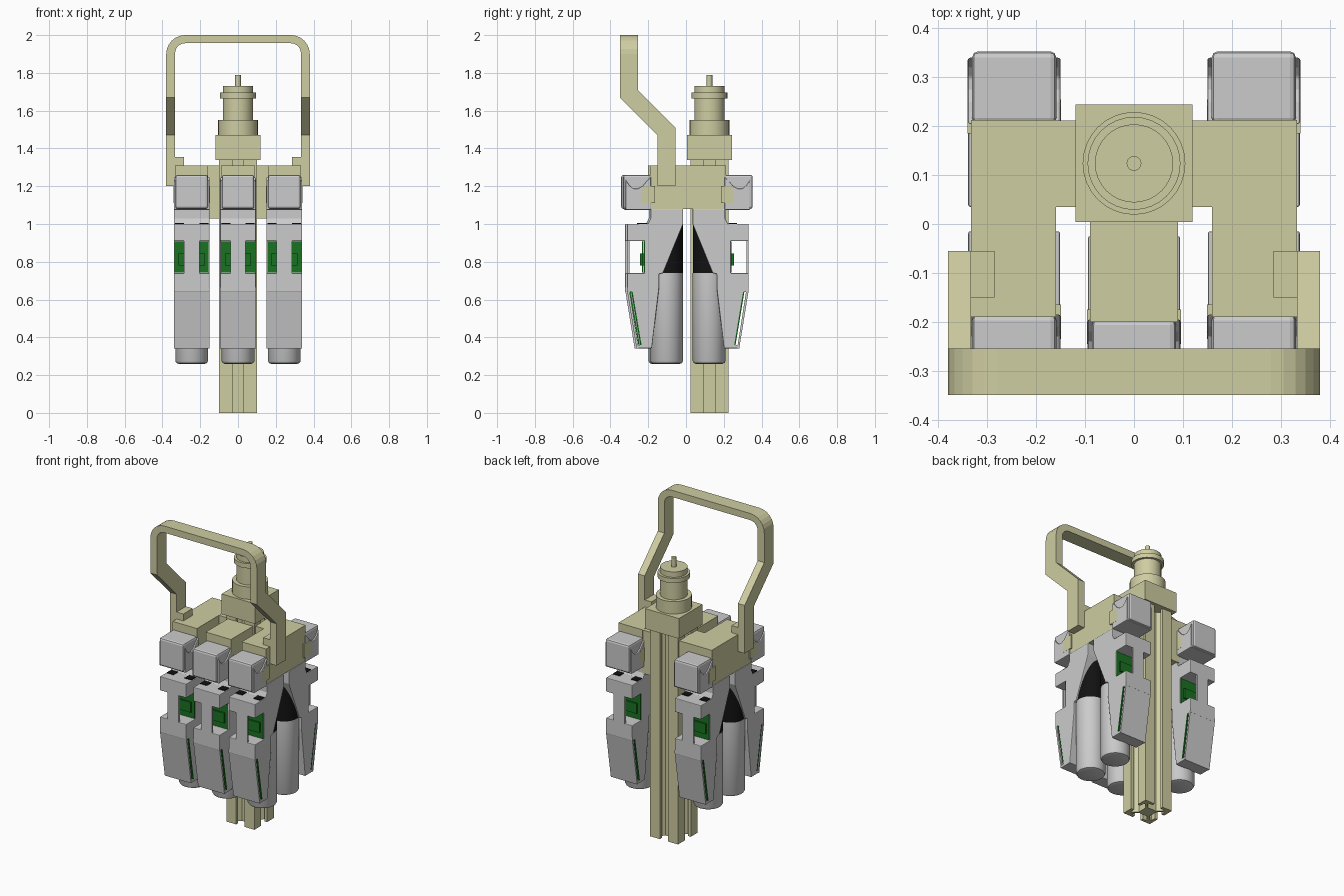
import bpy, bmesh, math

if "Cube" in bpy.data.objects:
    bpy.data.objects.remove(bpy.data.objects["Cube"])


def material(name, rgb):
    m = bpy.data.materials.new(name)
    m.diffuse_color = (*rgb, 1)
    m.use_nodes = True
    m.node_tree.nodes["Principled BSDF"].inputs["Base Color"].default_value = m.diffuse_color
    return m


KHAKI = material("khaki", (0.62, 0.61, 0.36))
GREEN = material("green", (0.01, 0.17, 0.015))
BLACK = material("black", (0.006, 0.006, 0.006))


def finish(name, bm, mat=None, bevel=0, smooth=False):
    bmesh.ops.recalc_face_normals(bm, faces=bm.faces)
    me = bpy.data.meshes.new(name)
    bm.to_mesh(me)
    bm.free()
    ob = bpy.data.objects.new(name, me)
    bpy.context.collection.objects.link(ob)
    if mat:
        me.materials.append(mat)
    if bevel:
        b = ob.modifiers.new("bevel", "BEVEL")
        b.width, b.segments, b.limit_method = bevel, 2, "ANGLE"
    if smooth:
        bpy.ops.object.select_all(action="DESELECT")
        ob.select_set(True)
        bpy.context.view_layer.objects.active = ob
        bpy.ops.object.shade_smooth_by_angle(angle=math.radians(35))
    return ob


def prism(name, pts, lo, hi, axis, mat=None, bevel=0):
    """Extrude a 2D profile along x (yz points), y (xz points) or z (xy points)."""
    place = {"x": lambda p, t: (t, *p), "y": lambda p, t: (p[0], t, p[1]),
             "z": lambda p, t: (*p, t)}[axis]
    bm = bmesh.new()
    a = [bm.verts.new(place(p, lo)) for p in pts]
    b = [bm.verts.new(place(p, hi)) for p in pts]
    bm.faces.new(a)
    bm.faces.new(b)
    for i in range(len(pts)):
        j = (i + 1) % len(pts)
        bm.faces.new((a[i], a[j], b[j], b[i]))
    return finish(name, bm, mat, bevel)


def box(name, x, y, z, mat=None, bevel=0):
    y = sorted(y)
    pts = [(y[0], z[0]), (y[1], z[0]), (y[1], z[1]), (y[0], z[1])]
    return prism(name, pts, x[0], x[1], "x", mat, bevel)


def lathe(name, profile, cx, cy, mat=None, n=32):
    """Revolve (radius, z) points about a vertical axis, capped at both ends."""
    bm = bmesh.new()
    rings = [[bm.verts.new((cx + r * math.cos(k * math.tau / n),
                            cy + r * math.sin(k * math.tau / n), z)) for k in range(n)]
             for r, z in profile]
    bm.faces.new(rings[0])
    bm.faces.new(rings[-1])
    for p, q in zip(rings, rings[1:]):
        for k in range(n):
            m = (k + 1) % n
            bm.faces.new((p[k], p[m], q[m], q[k]))
    return finish(name, bm, mat, smooth=True)


# Slotted column
CY = 0.124
side = [(-.1, -.1), (-.03, -.1), (-.03, -.08), (-.06, -.08), (-.06, -.07), (-.03, -.04),
        (.03, -.04), (.06, -.07), (.06, -.08), (.03, -.08), (.03, -.1)]
outline = []
for k in range(4):
    c, s = round(math.cos(k * math.pi / 2)), round(math.sin(k * math.pi / 2))
    outline += [(x * c - y * s, CY + x * s + y * c) for x, y in side]
prism("slotted_column", outline, 0, 1.345, "z", KHAKI)

# Head block and stepped coupling
box("head_block", (-.12, .12), (.004, .244), (1.34, 1.47), KHAKI)
lathe("coupling", [(.105, 1.47), (.105, 1.55), (.08, 1.55), (.08, 1.665), (.095, 1.665),
                   (.095, 1.695), (.08, 1.695), (.08, 1.73), (.015, 1.73), (.015, 1.79)],
      0, CY, KHAKI)

# Brackets, links and handle legs
box("centre_bracket", (-.09, .09), (-.2, .025), (1.08, 1.31), KHAKI)
for s, tag in ((-1, "left"), (1, "right")):
    def span(a, b):
        return sorted((s * a, s * b))
    box(tag + "_bracket", span(.16, .333), (-.19, .213), (1.08, 1.31), KHAKI)
    box(tag + "_link", span(.095, .165), (.035, .212), (1.03, 1.309), KHAKI)
    box(tag + "_handle_foot", span(.285, .335), (-.15, -.055), (1.30, 1.355), KHAKI)
    prism(tag + "_handle_leg",
          [(-.35, 1.67), (-.15, 1.47), (-.15, 1.2), (-.055, 1.2), (-.055, 1.51),
           (-.255, 1.71), (-.255, 1.75), (-.35, 1.75)], *span(.333, .38), "x", KHAKI)


# Handle arch
def arch(half, top, r):
    arc = [(half - r + r * math.cos(t), top - r + r * math.sin(t))
           for t in (k * math.pi / 12 for k in range(7))]
    right = [(half, 1.75)] + arc
    return right + [(-x, z) for x, z in reversed(right)]


prism("handle_arch", arch(.38, 2, .1) + arch(.333, 1.957, .053)[::-1], -.35, -.255, "y", KHAKI)


# Hand tool: u runs outward from its inner face
def tool(tag, cx, y0, s):
    def yz(pts):
        return [(y0 + s * u, z) for u, z in pts]

    def part(name, pts, half, mat=None, bevel=0):
        prism(tag + name, yz(pts), cx - half, cx + half, "x", mat, bevel)

    def block(name, x, u, z, mat=None):
        box(tag + name, (cx + x[0], cx + x[1]), (y0 + s * u[0], y0 + s * u[1]), z, mat)

    lathe(tag + "_barrel", [(.07, .26), (.081, .264), (.087, .275), (.087, .74)],
          cx, y0 + s * .087)
    lathe(tag + "_dark_core", [(.086, .735), (.086, 1.0)], cx, y0 + s * .087, BLACK)
    # Body with finger window and tapered lower half
    part("_body", [(0, 1.08), (.172, 1.08), (.172, 1.03), (.187, 1.0), (.297, 1.0),
                   (.297, .91), (.203, .91), (.203, .74), (.297, .74), (.297, .64),
                   (.272, .64), (.225, .36), (.244, .36), (.242, .342), (.166, .342),
                   (.128, .66), (.128, .735), (.107, .74), (0, 1.0)], .094, None, .004)
    part("_lower_cover", [(.297, .665), (.297, .65), (.247, .342), (.236, .342),
                          (.284, .65), (.284, .665)], .094)
    block("_window_strip", (-.04, .04), (.285, .297), (.735, .915))
    # Circuit board, its chip, and the strip seen through the slot
    block("_board", (-.09, .09), (.2, .207), (.742, .908), GREEN)
    block("_chip", (-.07, .07), (.205, .218), (.78, .845), GREEN)
    part("_board_strip", [(.274, .64), (.227, .36), (.22, .36), (.267, .64)], .0945, GREEN)
    # Dark vents on the shoulder
    for a in (-1, 1):
        block("_vent", sorted((a * .04, a * .088)), (.19, .235), (.995, 1.004), BLACK)
    # Cap with scooped cheeks and the peg that holds it
    part("_cap", [(.17, 1.08), (.318, 1.08), (.318, 1.26), (.17, 1.26)], .086, None, .012)
    part("_cap_cheeks", [(.17, 1.075), (.305, 1.075), (.305, 1.235), (.285, 1.205),
                         (.265, 1.188), (.24, 1.187), (.215, 1.2), (.195, 1.225),
                         (.17, 1.25)], .095, None, .005)
    part("_peg", [(.15, 1.11), (.22, 1.11), (.22, 1.185), (.205, 1.2), (.15, 1.2)], .096, KHAKI)


tool("front_left_tool", -.245, -.015, -1)
tool("front_centre_tool", 0, -.025, -1)
tool("front_right_tool", .245, -.015, -1)
tool("back_left_tool", -.245, .035, 1)
tool("back_right_tool", .245, .035, 1)
